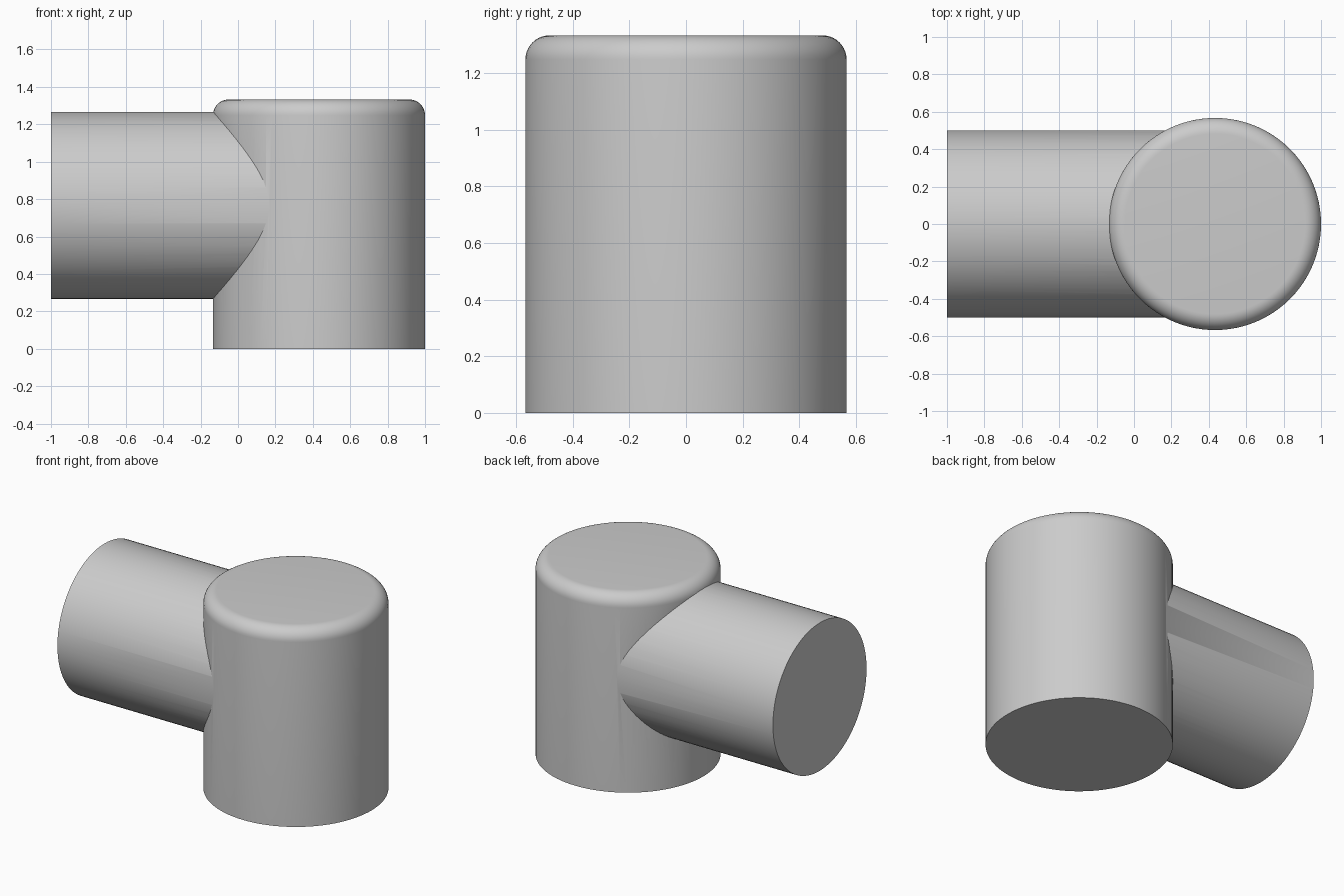
import bpy, bmesh
from math import pi, radians, sin, cos
from mathutils import Matrix

cube = bpy.data.objects.get("Cube")
if cube:
    bpy.data.objects.remove(cube, do_unlink=True)

SEGMENTS = 96
BODY_X, BODY_R, BODY_H = 0.433, 0.567, 1.333
ROUND = 0.085
PIPE_Z, PIPE_R = 0.767, 0.5

grey = bpy.data.materials.new("plain_grey")
grey.use_nodes = True
grey.diffuse_color = (0.6, 0.6, 0.6, 1)
grey.node_tree.nodes["Principled BSDF"].inputs["Base Color"].default_value = (0.6, 0.6, 0.6, 1)


def turned(name, profile, matrix):
    """Closed solid made of rings (radius, height) with flat end caps."""
    bm = bmesh.new()
    angles = [2 * pi * i / SEGMENTS for i in range(SEGMENTS)]
    rings = [[bm.verts.new((r * cos(a), r * sin(a), h)) for a in angles] for r, h in profile]
    for low, high in zip(rings, rings[1:]):
        for i in range(SEGMENTS):
            j = (i + 1) % SEGMENTS
            bm.faces.new((low[i], low[j], high[j], high[i]))
    bm.faces.new(rings[0][::-1])
    bm.faces.new(rings[-1])
    bm.transform(matrix)
    mesh = bpy.data.meshes.new(name)
    bm.to_mesh(mesh)
    bm.free()
    mesh.materials.append(grey)
    obj = bpy.data.objects.new(name, mesh)
    bpy.context.collection.objects.link(obj)
    return obj


# Upright body with a rounded top rim
rim = [(BODY_R - ROUND + ROUND * cos(a), BODY_H - ROUND + ROUND * sin(a))
       for a in (pi / 2 * i / 10 for i in range(11))]
body = turned("elbow_body", [(BODY_R, 0)] + rim, Matrix.Translation((BODY_X, 0, 0)))

# Side pipe, running from the body's axis out to the right
pipe = turned("side_pipe", [(PIPE_R, 0), (PIPE_R, 1 + BODY_X)],
              Matrix.Translation((BODY_X, 0, PIPE_Z)) @ Matrix.Rotation(-pi / 2, 4, "Y"))

# Join both into one solid, then discard the separate pipe
union = body.modifiers.new("join_pipe", "BOOLEAN")
union.operation = "UNION"
union.solver = "EXACT"
union.object = pipe
bpy.ops.object.select_all(action="DESELECT")
body.select_set(True)
bpy.context.view_layer.objects.active = body
bpy.ops.object.modifier_apply(modifier=union.name)
bpy.data.objects.remove(pipe, do_unlink=True)

# Smooth walls, crisp ends and seam
bpy.ops.object.shade_smooth_by_angle(angle=radians(30))
